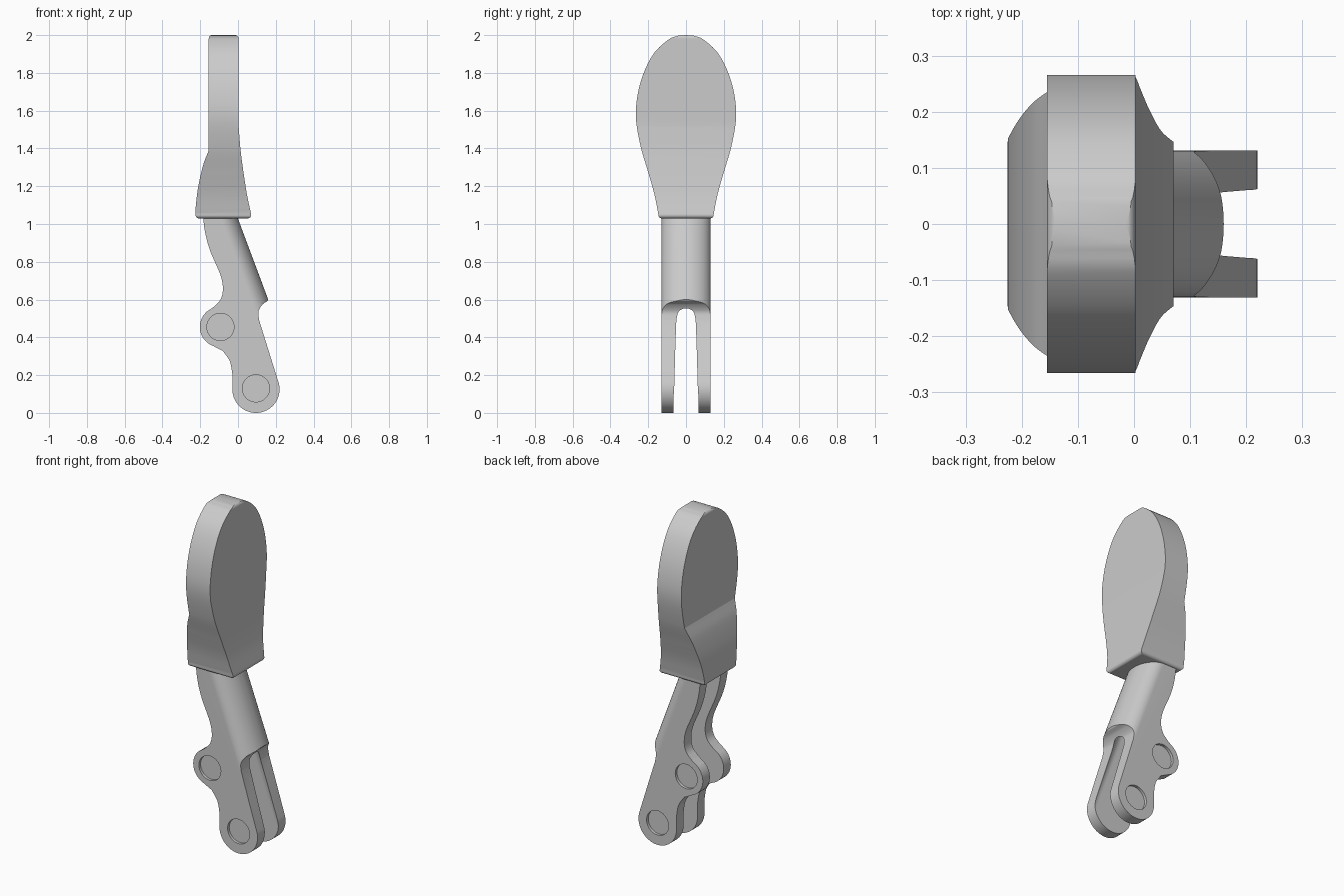
import bpy, bmesh
from math import sin, cos, pi, radians
from mathutils import Vector

old = bpy.data.objects.get("Cube")
if old:
    bpy.data.objects.remove(old, do_unlink=True)

grey = bpy.data.materials.new("plain_grey")
grey.use_nodes = True
grey.diffuse_color = (0.6, 0.6, 0.6, 1)
grey.node_tree.nodes["Principled BSDF"].inputs["Base Color"].default_value = (0.6, 0.6, 0.6, 1)


def arc(cx, cy, rx, ry, a0, a1, n):
    """Points on an ellipse from angle a0 to a1, in degrees."""
    angles = [radians(a0 + (a1 - a0) * i / n) for i in range(n + 1)]
    return [(cx + rx * cos(a), cy + ry * sin(a)) for a in angles]


def spline(pts, n=6):
    """Smooth open curve through the given points."""
    p = [Vector(q) for q in pts]
    p = [2 * p[0] - p[1]] + p + [2 * p[-1] - p[-2]]
    out = []
    for a, b, c, d in zip(p, p[1:], p[2:], p[3:]):
        for i in range(n):
            t = i / n
            out.append(tuple(0.5 * (2 * b + (c - a) * t + (2 * a - 5 * b + 4 * c - d) * t * t
                                    + (3 * b - a - 3 * c + d) * t ** 3)))
    return out + [tuple(p[-2])]


def prism(name, outline, place, lo, hi):
    """Extrude a closed outline; place maps (u, v, height) to a 3D point."""
    bm = bmesh.new()
    low, high = [[bm.verts.new(place(u, v, t)) for u, v in outline] for t in (lo, hi)]
    bm.faces.new(low)
    bm.faces.new(high)
    for i in range(len(low)):
        bm.faces.new((low[i - 1], low[i], high[i], high[i - 1]))
    bmesh.ops.recalc_face_normals(bm, faces=bm.faces)
    mesh = bpy.data.meshes.new(name)
    bm.to_mesh(mesh)
    bm.free()
    mesh.materials.append(grey)
    obj = bpy.data.objects.new(name, mesh)
    bpy.context.collection.objects.link(obj)
    return obj


def combine(obj, tool, operation):
    """Apply a boolean and discard its helper."""
    mod = obj.modifiers.new("cut", "BOOLEAN")
    mod.object, mod.operation, mod.solver = tool, operation, "EXACT"
    bpy.context.view_layer.objects.active = obj
    bpy.ops.object.modifier_apply(modifier=mod.name)
    bpy.data.objects.remove(tool, do_unlink=True)


def finish(obj):
    bpy.ops.object.select_all(action="DESELECT")
    obj.select_set(True)
    bpy.context.view_layer.objects.active = obj
    bpy.ops.object.shade_smooth_by_angle(angle=radians(16))


def side(u, v, t):
    return (u, t, v)


def facing(u, v, t):
    return (t, u, v)


def slanted(u, v, t):
    return (u + 0.16 + (0.6 - t) * 0.372, v, t)


def rounded_channel(apex, depth, half):
    """Cross-section with an elliptical nose, open towards -x."""
    return arc(apex - depth, 0, depth, half, -90, 90, 32) + [(-1, half), (-1, -half)]


# Paddle: side profile crossed with a spoon-shaped outline
front_edge = spline([(0.07, 1.05), (0.045, 1.17), (0.016, 1.37), (0.003, 1.52)])
back_edge = spline([(-0.155, 1.39), (-0.185, 1.31), (-0.21, 1.2), (-0.223, 1.1), (-0.225, 1.05)])
r = 0.018
paddle = prism("paddle", front_edge
               + arc(0.003 - r, 2 - r, r, r, 0, 90, 6)
               + arc(r - 0.155, 2 - r, r, r, 90, 180, 6)
               + back_edge
               + arc(r - 0.225, 1.03 + r, r, r, 190, 270, 6)
               + arc(0.07 - r, 1.03 + r, r, r, 270, 350, 6), side, -0.4, 0.4)
half_outline = arc(0.147 - r, 1.03 + r, r, r, 270, 350, 6) + spline(
    [(0.147, 1.055), (0.168, 1.16), (0.202, 1.28), (0.24, 1.41), (0.265, 1.56),
     (0.255, 1.69), (0.22, 1.81), (0.165, 1.91), (0.09, 1.978), (0.04, 1.997)])
mirrored = [(-u, v) for u, v in reversed(half_outline)]
combine(paddle, prism("outline_helper", half_outline + [(0, 2.0)] + mirrored, facing, -0.4, 0.4),
        "INTERSECT")
finish(paddle)

# Lever: side profile with two pivot lobes
lever_outline = (
    [(-0.012, 1.06), (0.16, 0.6)]
    + spline([(0.155, 0.592), (0.128, 0.572), (0.108, 0.535), (0.112, 0.49)])
    + arc(0.095, 0.125, 0.125, 0.125, 17, -180, 40)
    + spline([(-0.029, 0.2), (-0.043, 0.272), (-0.08, 0.328)])
    + arc(-0.095, 0.455, 0.107, 0.107, -110, -230, 24)
    + spline([(-0.13, 0.56), (-0.093, 0.6), (-0.08, 0.655), (-0.093, 0.73),
              (-0.148, 0.86), (-0.175, 0.96), (-0.187, 1.06)]))
lever = prism("lever", lever_outline, side, -0.2, 0.2)

# Rounded outer wall, then the channel that splits it into a fork
combine(lever, prism("round_helper", rounded_channel(0, 0.1, 0.131), slanted, -0.2, 1.3), "INTERSECT")
combine(lever, prism("slot_helper", rounded_channel(-0.062, 0.07, 0.065), slanted, -0.2, 1.3),
        "DIFFERENCE")

# Shallow pivot recesses on both outer faces
for x, z in ((-0.093, 0.455), (0.095, 0.13)):
    for s in (-1, 1):
        recess = prism("recess_helper", arc(x, z, 0.072, 0.072, 0, 350, 35), side, s * 0.115, s * 0.2)
        combine(lever, recess, "DIFFERENCE")
finish(lever)
